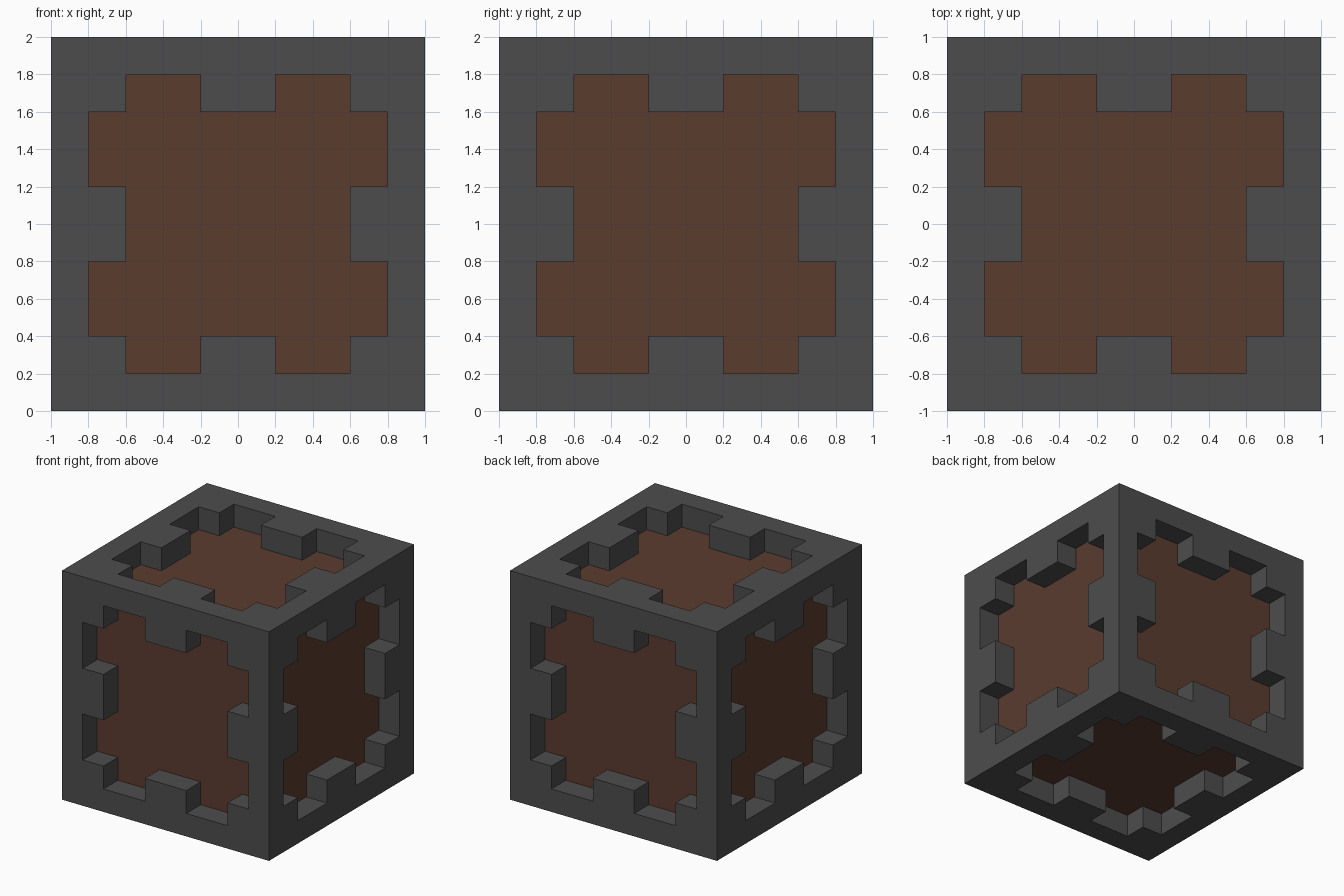
import bpy, bmesh, math
from mathutils import Matrix, Vector

if "Cube" in bpy.data.objects:
    bpy.data.objects.remove(bpy.data.objects["Cube"])

HALF, FLOOR = 1.0, 0.8   # half size of the cube, and of the inner core


def material(name, rgb):
    m = bpy.data.materials.new(name)
    m.diffuse_color = (*rgb, 1)
    m.use_nodes = True
    m.node_tree.nodes["Principled BSDF"].inputs["Base Color"].default_value = m.diffuse_color
    return m


def make_object(name, bm, mat):
    mesh = bpy.data.meshes.new(name)
    bm.to_mesh(mesh)
    bm.free()
    mesh.materials.append(mat)
    ob = bpy.data.objects.new(name, mesh)
    ob.location.z = HALF
    bpy.context.collection.objects.link(ob)
    return ob


grey = material("dark grey", (0.073, 0.073, 0.073))
brown = material("rusty brown", (0.104, 0.045, 0.028))

# Stepped opening: one quarter of the outline, turned four times (clockwise)
quarter = [(.2, .6), (.2, .8), (.6, .8), (.6, .6), (.8, .6), (.8, .2), (.6, .2)]
outline = []
for _ in range(4):
    outline += quarter
    quarter = [(y, -x) for x, y in quarter]


def add_panel(bm, rot):
    """One side of the frame: a flat border around the opening, plus its walls."""
    def ring(points, z):
        return [bm.verts.new(rot @ Vector((x, y, z))) for x, y in points]

    outer = ring([(-HALF, -HALF), (HALF, -HALF), (HALF, HALF), (-HALF, HALF)], HALF)
    rim, base = ring(outline, HALF), ring(outline, FLOOR)
    edges = [bm.edges.new((loop[i - 1], loop[i]))
             for loop in (outer, rim) for i in range(len(loop))]
    normal = rot @ Vector((0, 0, 1))
    filled = bmesh.ops.triangle_fill(bm, edges=edges, use_beauty=True, normal=normal)
    for f in filled["geom"]:
        if isinstance(f, bmesh.types.BMFace):
            f.normal_update()
            if f.normal.dot(normal) < 0:
                f.normal_flip()
    for i in range(len(rim)):
        bm.faces.new((rim[i], rim[i - 1], base[i - 1], base[i]))


# Outer frame: the same panel on all six sides
bm = bmesh.new()
sides = [Matrix.Rotation(math.radians(90 * k), 3, 'X') for k in range(4)]
sides += [Matrix.Rotation(math.radians(a), 3, 'Y') for a in (90, -90)]
for rot in sides:
    add_panel(bm, rot)
bmesh.ops.remove_doubles(bm, verts=bm.verts, dist=1e-4)
make_object("outer_frame", bm, grey)

# Inner core: forms the floor of every opening
bm = bmesh.new()
bmesh.ops.create_cube(bm, size=2 * FLOOR)
make_object("inner_core", bm, brown)
